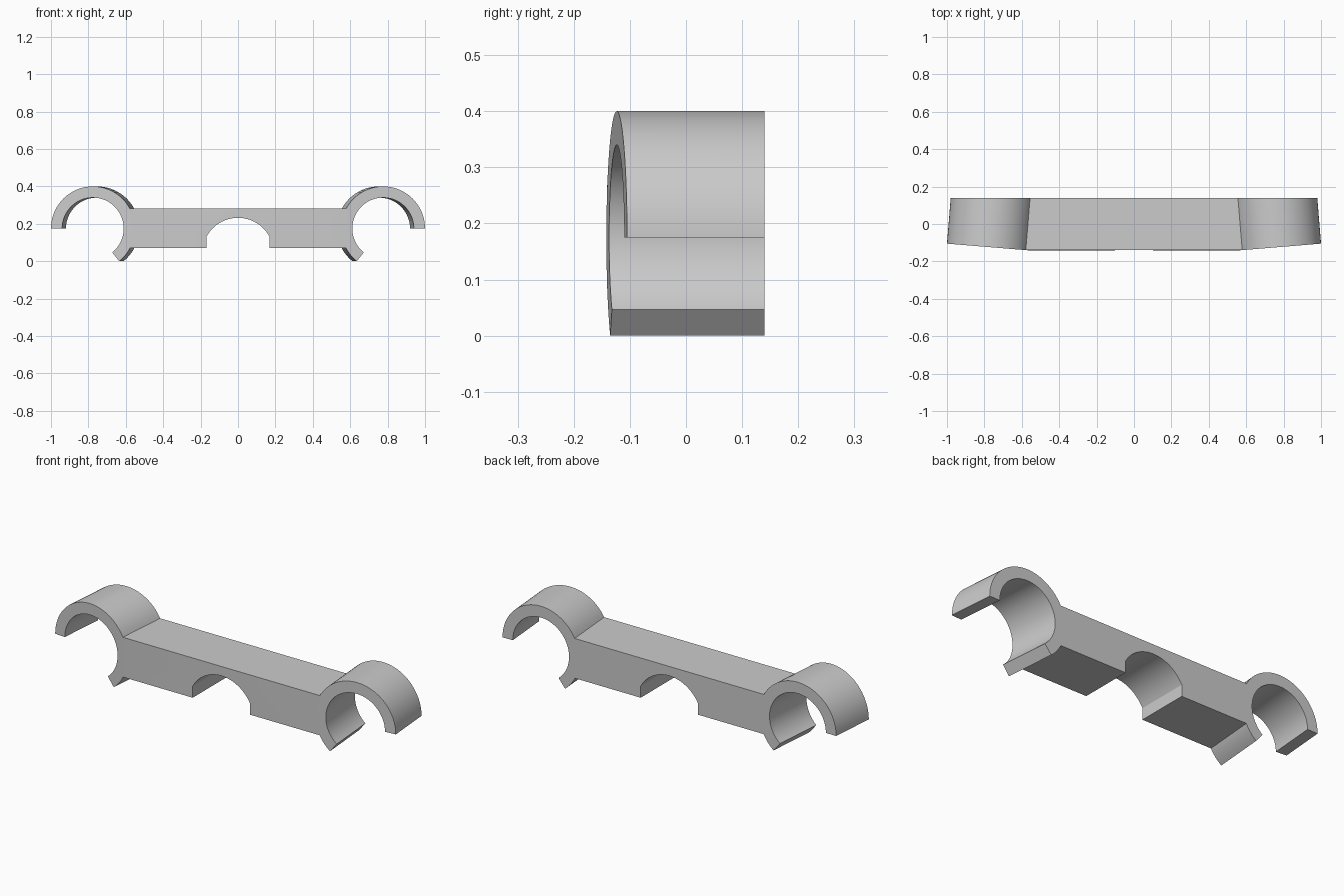
import bpy, bmesh
from math import sin, cos, asin, radians, pi

if "Cube" in bpy.data.objects:
    bpy.data.objects.remove(bpy.data.objects["Cube"])

TILT = radians(4.7)          # clips toe in slightly
R_OUT, R_IN, CZ = 0.225, 0.165, 0.175
FRONT, BACK = -0.14, 0.14
BAR_TOP, BAR_BOT = 0.282, 0.071
CX = 1 - R_OUT * cos(TILT)
CY = -0.105 - R_OUT * sin(TILT)

bm = bmesh.new()
back_of = {}


def add(x, y, z, tilt=0.0):
    """Front vertex plus its partner on the flat back plane."""
    v = bm.verts.new((x, y, z))
    t = (BACK - y) / cos(tilt)
    back_of[v] = bm.verts.new((x - t * sin(tilt), BACK, z))
    return v


def arc(r, a0, a1, n):
    """Points on the tilted clip ring."""
    pts = []
    for i in range(n + 1):
        a = a0 + (a1 - a0) * i / n
        u = r * cos(a)
        pts.append(add(CX + u * cos(TILT), CY + u * sin(TILT), CZ + r * sin(a), TILT))
    return pts


# Clip ring section: outer arc split where the bar joins, then the bore
a_top = pi - asin((BAR_TOP - CZ) / R_OUT)
a_bot = pi + asin((CZ - BAR_BOT) / R_OUT)
a_end = pi + asin(CZ / R_OUT)
joint = arc(R_OUT, a_top, a_bot, 10)
upper = arc(R_OUT, 0, a_top, 34)
lower = arc(R_OUT, a_bot, a_end, 6)
for dup in (upper.pop(), lower.pop(0)):
    bm.verts.remove(back_of.pop(dup))
    bm.verts.remove(dup)
bore = arc(R_IN, a_end, 0, 56)
clip = bm.faces.new(upper + joint + lower + bore)

# Half bar section with the shallow arch underneath
HALF, ARCH_Z, ARCH_TOP = 0.168, 0.132, 0.232
h = ARCH_TOP - ARCH_Z
ra = (HALF ** 2 + h ** 2) / (2 * h)
half_angle = asin(HALF / ra)
under = [add(HALF, FRONT, BAR_BOT)]
for i in range(17):
    a = half_angle * (1 - i / 16)
    under.append(add(ra * sin(a), FRONT, ARCH_TOP - ra + ra * cos(a)))
bar = bm.faces.new(joint + under + [add(0, FRONT, BAR_TOP)])

# Walls from front to back, leaving the mirror plane open
rim = [e for e in bm.edges if e.is_boundary
       and max(abs(v.co.x) for v in e.verts) > 1e-5]
for e in rim:
    a, b = e.verts
    bm.faces.new((a, b, back_of[b], back_of[a]))
for f in (clip, bar):
    bm.faces.new([back_of[v] for v in reversed(f.verts[:])])
# Close the middle only while orienting normals
mid = bm.faces.new([under[-1], back_of[under[-1]],
                    back_of[bar.verts[-1]], bar.verts[-1]])
bmesh.ops.recalc_face_normals(bm, faces=bm.faces[:])
bmesh.ops.delete(bm, geom=[mid], context='FACES_ONLY')

me = bpy.data.meshes.new("double_clip_bracket")
bm.to_mesh(me)
bm.free()
ob = bpy.data.objects.new("double_clip_bracket", me)
bpy.context.collection.objects.link(ob)
bpy.context.view_layer.objects.active = ob
ob.select_set(True)
bpy.ops.object.shade_smooth_by_angle(angle=radians(20))

# Mirror to the other side
mod = ob.modifiers.new("mirror", 'MIRROR')
mod.use_axis = (True, False, False)
mod.use_clip = True
bpy.ops.object.modifier_apply(modifier=mod.name)
